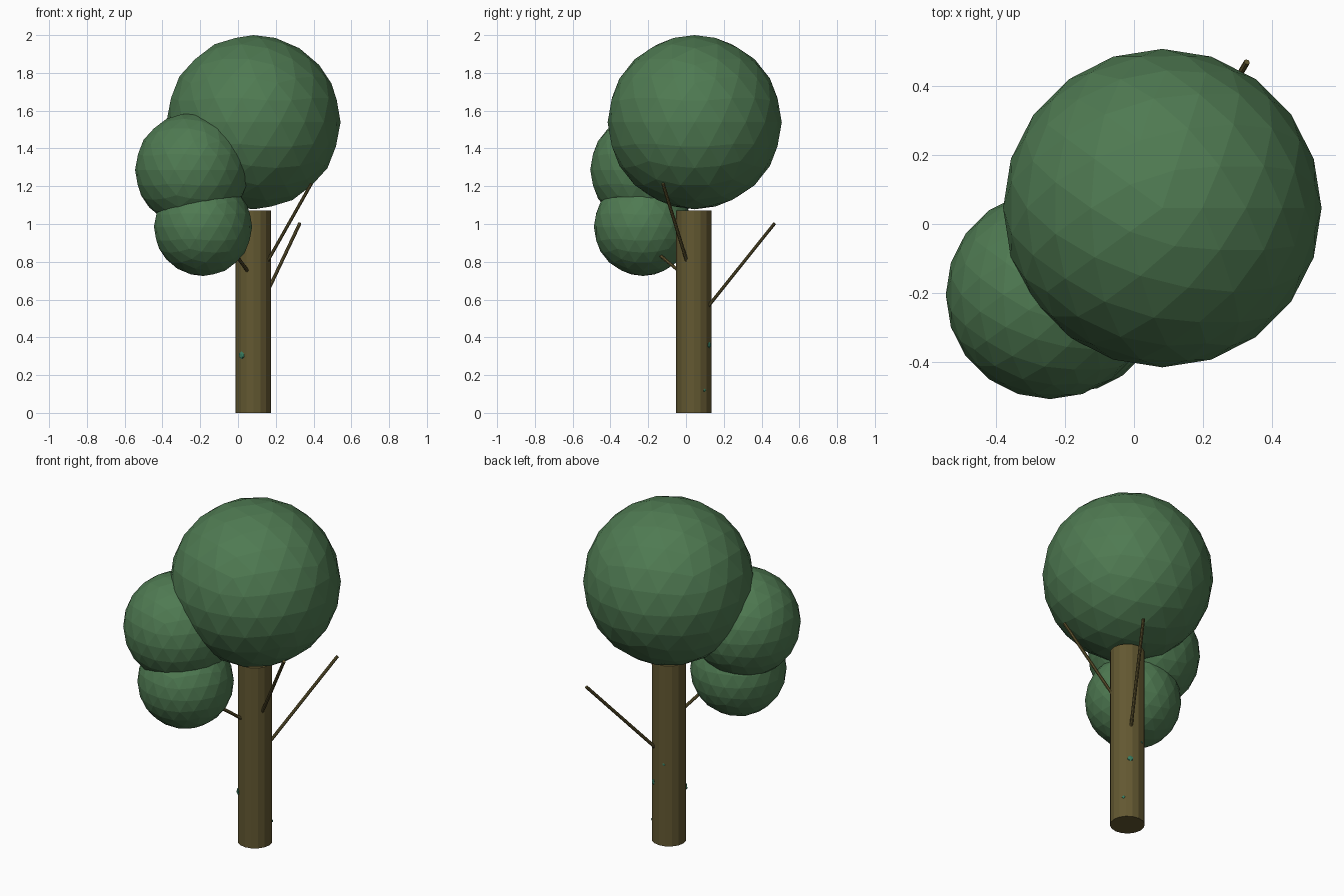
import bpy
from math import cos, sin, radians
from mathutils import Vector

if "Cube" in bpy.data.objects:
    bpy.data.objects.remove(bpy.data.objects["Cube"])


def make_material(name, rgb):
    mat = bpy.data.materials.new(name)
    mat.diffuse_color = (*rgb, 1)
    mat.use_nodes = True
    mat.node_tree.nodes["Principled BSDF"].inputs["Base Color"].default_value = mat.diffuse_color
    return mat


bark = make_material("bark brown", (0.125, 0.098, 0.031))
leaf = make_material("leaf green", (0.078, 0.195, 0.084))
moss = make_material("moss teal", (0.04, 0.20, 0.115))

CX, CY, R = 0.082, 0.042, 0.094      # trunk axis and radius


def finish(name, mat):
    obj = bpy.context.object
    obj.name = name
    obj.data.materials.append(mat)
    return obj


def rod(name, start, end, radius, sides):
    a, b = Vector(start), Vector(end)
    d = b - a
    bpy.ops.mesh.primitive_cylinder_add(
        vertices=sides, radius=radius, depth=d.length, location=(a + b) / 2,
        rotation=d.to_track_quat('Z', 'Y').to_euler())
    return finish(name, bark)


def ball(name, center, radius, mat, detail=3):
    bpy.ops.mesh.primitive_ico_sphere_add(
        subdivisions=detail, radius=radius, location=center)
    return finish(name, mat)


# trunk
rod("trunk", (CX, CY, 0), (CX, CY, 1.072), R, 16)

# foliage clumps
ball("crown_foliage", (0.082, 0.046, 1.539), 0.461, leaf)
ball("side_foliage", (-0.243, -0.205, 1.287), 0.302, leaf)
ball("lower_foliage", (-0.185, -0.228, 0.985), 0.26, leaf)

# branches
rod("right_branch", (0.155, 0.005, 0.80), (0.388, -0.122, 1.213), 0.009, 8)
rod("back_branch", (0.115, 0.11, 0.555), (0.327, 0.469, 1.003), 0.009, 8)
rod("front_branch", (0.055, -0.03, 0.745), (-0.09, -0.27, 0.945), 0.009, 8)

# moss spots on the bark: angle around trunk, height, size
for i, (angle, z, size) in enumerate(
        [(228, 0.305, 0.021), (60, 0.36, 0.017), (37, 0.12, 0.009), (107, 0.485, 0.008)]):
    a = radians(angle)
    spot = ball(f"moss_spot_{i + 1}", (CX + R * cos(a), CY + R * sin(a), z), size, moss, 1)
    spot.scale = (0.3, 1, 1)
    spot.rotation_euler = (0, 0, a)
